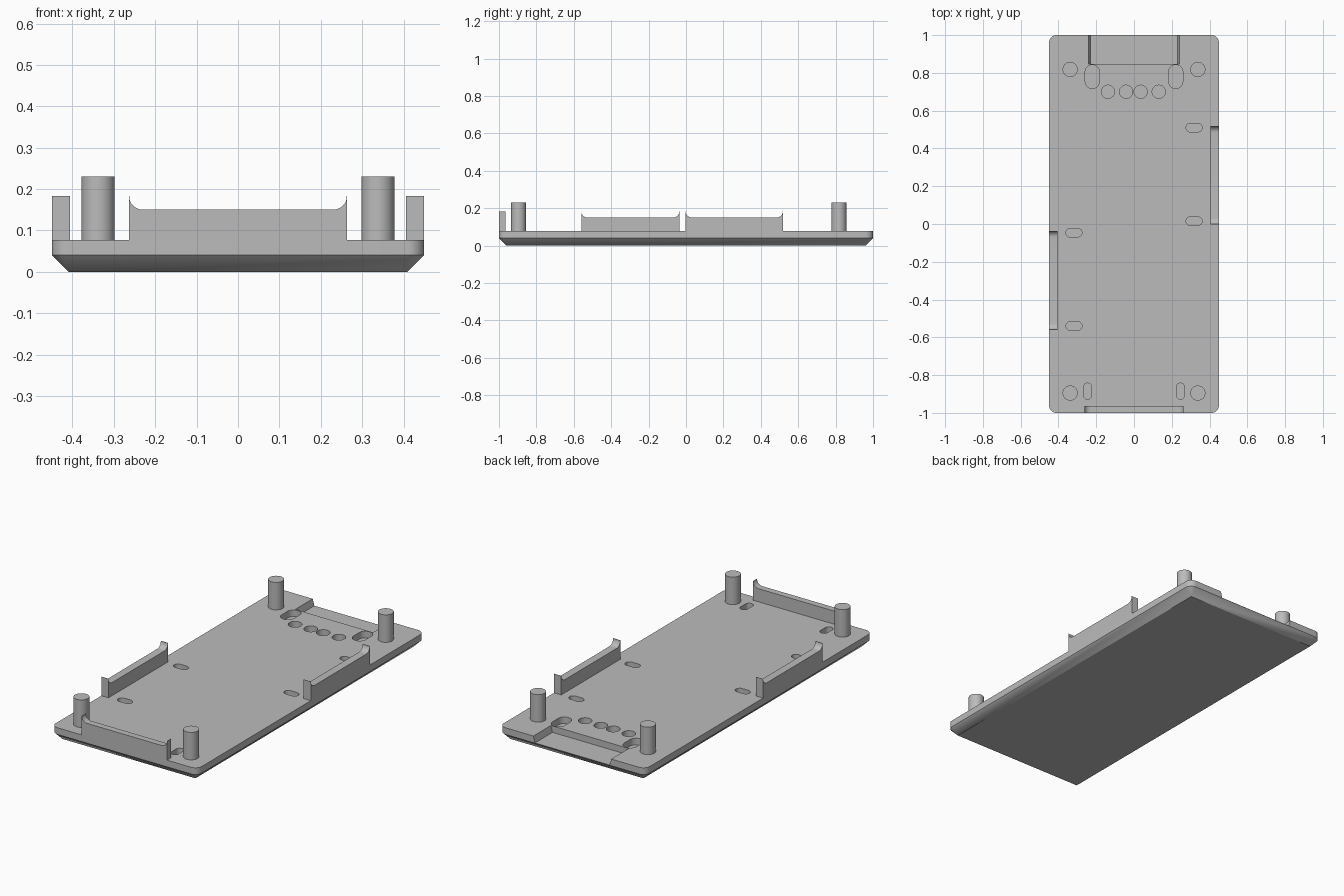
import bpy, bmesh, math

if "Cube" in bpy.data.objects:
    bpy.data.objects.remove(bpy.data.objects["Cube"])

TOP, FLOOR = 0.077, 0.04      # plate top, floor of pockets and top of the chamfer
EDGE = 0.04                   # chamfer width, corner radius and rail thickness

grey = bpy.data.materials.new("plain grey")
grey.diffuse_color = (0.5, 0.5, 0.5, 1)
grey.use_nodes = True
grey.node_tree.nodes["Principled BSDF"].inputs["Base Color"].default_value = grey.diffuse_color


def finish(name, bm, smooth=True):
    bmesh.ops.remove_doubles(bm, verts=bm.verts, dist=1e-5)
    bmesh.ops.recalc_face_normals(bm, faces=bm.faces)
    me = bpy.data.meshes.new(name)
    bm.to_mesh(me)
    bm.free()
    me.materials.append(grey)
    ob = bpy.data.objects.new(name, me)
    bpy.context.collection.objects.link(ob)
    if smooth:
        shade(ob)
    return ob


def shade(ob):
    bpy.ops.object.select_all(action='DESELECT')
    ob.select_set(True)
    bpy.context.view_layer.objects.active = ob
    bpy.ops.object.shade_smooth_by_angle(angle=math.radians(30))


def prism(bm, outline, vec):
    """Closed solid swept from a 3D outline along vec."""
    a = [bm.verts.new(p) for p in outline]
    b = [bm.verts.new([p[i] + vec[i] for i in range(3)]) for p in outline]
    bm.faces.new(a)
    bm.faces.new(b)
    for i in range(len(a)):
        j = (i + 1) % len(a)
        bm.faces.new((a[i], a[j], b[j], b[i]))


def rounded(cx, cy, w, h, r, n=8):
    """Rounded rectangle outline in plan; full radius gives slots and circles."""
    pts = []
    for k, (sx, sy) in enumerate(((1, 1), (-1, 1), (-1, -1), (1, -1))):
        for i in range(n + 1):
            t = math.pi / 2 * (k + i / n)
            p = (cx + sx * (w / 2 - r) + r * math.cos(t),
                 cy + sy * (h / 2 - r) + r * math.sin(t))
            if not pts or math.dist(p, pts[-1]) > 1e-6:
                pts.append(p)
    if math.dist(pts[0], pts[-1]) < 1e-6:
        pts.pop()
    return pts


# base plate: rounded upper edge, chamfer running down to a sharp-cornered bottom
bm = bmesh.new()
outer = rounded(0, 0, 0.9, 2, EDGE)
half = len(outer) // 4
corners = [bm.verts.new((sx * (0.45 - EDGE), sy * (1 - EDGE), 0))
           for sx, sy in ((1, 1), (-1, 1), (-1, -1), (1, -1))]
mid = [bm.verts.new((x, y, FLOOR)) for x, y in outer]
top = [bm.verts.new((x, y, TOP)) for x, y in outer]
bm.faces.new(corners)
bm.faces.new(top)
for i in range(len(outer)):
    j = (i + 1) % len(outer)
    bm.faces.new((mid[i], mid[j], top[j], top[i]))
    a, b = corners[i // half], corners[j // half]
    bm.faces.new((a, mid[j], mid[i]) if a == b else (a, b, mid[j], mid[i]))
plate = finish("base_plate", bm, smooth=False)

# pockets: blind round holes, short slots beside the rails, large slots
pockets = bmesh.new()
shapes = [(x, 0.70, 0.07, 0.07) for x in (-0.138, -0.042, 0.035, 0.131)]
shapes += [(0.318, 0.51, 0.085, 0.046), (0.318, 0.015, 0.085, 0.046),
           (-0.318, -0.046, 0.085, 0.046), (-0.318, -0.54, 0.085, 0.046)]
for s in (-1, 1):
    shapes += [(s * 0.246, -0.885, 0.044, 0.085), (s * 0.221, 0.78, 0.075, 0.125)]
for cx, cy, w, h in shapes:
    prism(pockets, [(x, y, FLOOR) for x, y in rounded(cx, cy, w, h, min(w, h) / 2)],
          (0, 0, 0.1))

# back recess with slightly flared side walls
recess = bmesh.new()
prism(recess, [(-0.23, 0.846, FLOOR + 0.001), (0.23, 0.846, FLOOR + 0.001),
               (0.24, 0.846, TOP + 0.001), (-0.24, 0.846, TOP + 0.001)], (0, 0.3, 0))

for name, cut in (("pocket_cutter", pockets), ("recess_cutter", recess)):
    cutter = finish(name, cut, smooth=False)
    cutter.hide_render = True
    mod = plate.modifiers.new(name, 'BOOLEAN')
    mod.operation, mod.solver, mod.object = 'DIFFERENCE', 'EXACT', cutter
    bpy.context.view_layer.objects.active = plate
    bpy.ops.object.modifier_apply(modifier=name)
    bpy.data.objects.remove(cutter)
shade(plate)

# corner posts
for x in (-0.338, 0.338):
    for y, where in ((0.818, "back"), (-0.895, "front")):
        bm = bmesh.new()
        prism(bm, [(px, py, TOP) for px, py in rounded(x, y, 0.08, 0.08, 0.04, 10)],
              (0, 0, 0.23 - TOP))
        finish(f"{where}_{'left' if x < 0 else 'right'}_post", bm)


# edge rails with a concave upturn at both ends
def rail_profile(half_len):
    r = 0.033
    arc = [(half_len - r + r * math.sin(t), 0.183 - r * math.cos(t))
           for t in (math.radians(a) for a in range(0, 91, 10))]
    arc[-1] = (half_len - 0.001, 0.183)
    right = [(half_len, TOP)] + [(half_len, 0.183)] + arc[::-1]
    return right + [(-u, z) for u, z in right[::-1]]


for name, axis, centre, half_len, start, thick in (
        ("front_rail", 'x', 0, 0.263, -1, 0.036),
        ("left_rail", 'y', -0.298, 0.262, -0.45, 0.044),
        ("right_rail", 'y', 0.258, 0.26, 0.45, -0.044)):
    bm = bmesh.new()
    prof = rail_profile(half_len)
    if axis == 'x':
        prism(bm, [(centre + u, start, z) for u, z in prof], (0, thick, 0))
    else:
        prism(bm, [(start, centre + u, z) for u, z in prof], (thick, 0, 0))
    finish(name, bm)
